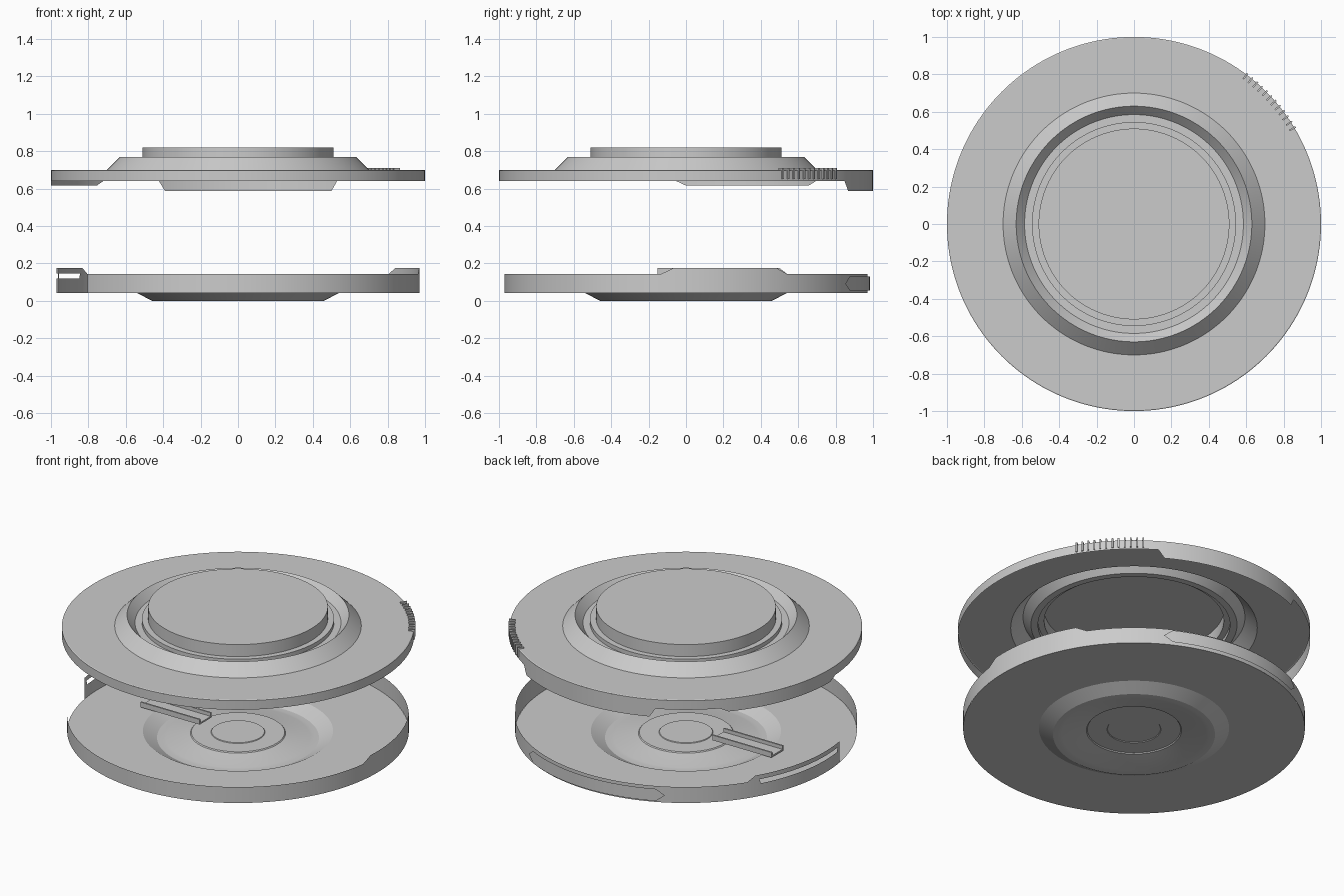
import bpy, bmesh
from math import sin, cos, radians, pi
from mathutils import Matrix

if "Cube" in bpy.data.objects:
    bpy.data.objects.remove(bpy.data.objects["Cube"])


def finish(name, bm, smooth=True):
    me = bpy.data.meshes.new(name)
    bm.to_mesh(me)
    bm.free()
    ob = bpy.data.objects.new(name, me)
    bpy.context.collection.objects.link(ob)
    if smooth:
        bpy.ops.object.select_all(action='DESELECT')
        ob.select_set(True)
        bpy.context.view_layer.objects.active = ob
        bpy.ops.object.shade_smooth_by_angle(angle=radians(25))
    return ob


def lathe(name, profile, flip=False, n=160):
    """Spin an (r, z) profile that starts on the axis into a thin sheet."""
    bm = bmesh.new()
    centre = bm.verts.new((0, 0, profile[0][1]))
    rings = [[bm.verts.new((r * cos(2 * pi * i / n), r * sin(2 * pi * i / n), z))
              for i in range(n)] for r, z in profile[1:]]
    for i in range(n):
        j = (i + 1) % n
        bm.faces.new((centre, rings[0][i], rings[0][j]))
        for a, b in zip(rings, rings[1:]):
            bm.faces.new((a[i], b[i], b[j], a[j]))
    if flip:
        bmesh.ops.reverse_faces(bm, faces=bm.faces[:])
    return finish(name, bm)


def ribbon(name, r, a0, a1, lo, hi):
    """Curved upright sheet; lo and hi give its edges by angle in degrees."""
    bm = bmesh.new()
    n = int(a1 - a0)
    cols = []
    for i in range(n + 1):
        a = a0 + (a1 - a0) * i / n
        x, y = r * cos(radians(a)), r * sin(radians(a))
        cols.append([bm.verts.new((x, y, f(a))) for f in (lo, hi)])
    for p, q in zip(cols, cols[1:]):
        bm.faces.new((p[0], q[0], q[1], p[1]))
    bmesh.ops.remove_doubles(bm, verts=bm.verts[:], dist=1e-5)
    return finish(name, bm)


def tab(a, a0, a1, taper):
    """0..1 trapezoid bump between two angles."""
    return max(0, min(1, (a - a0) / taper, (a1 - a) / taper))


def boxes(name, items):
    """Join boxes given as (centre, size, turn about z)."""
    bm = bmesh.new()
    for c, s, turn in items:
        m = Matrix.Rotation(radians(turn), 4, 'Z') @ Matrix.Translation(c)
        bmesh.ops.create_cube(bm, size=1, matrix=m @ Matrix.Diagonal((*s, 1)))
    return finish(name, bm, False)


# Lid: hollow pressed sheet with a raised ring, groove and central drum
lathe("lid_plate", [(0, .82), (.51, .82), (.51, .745), (.545, .745), (.545, .72),
                    (.585, .72), (.63, .77), (.70, .70), (.995, .70), (1.0, .697)])

# Lid skirt with two hanging tabs
ribbon("lid_skirt", 1.0, 0, 360,
       lambda a: .64 - .052 * tab(a, 58, 115, 2) - .024 * tab(a, 136, 183, 3),
       lambda a: .697)

# Grip ridges hooked over the lid edge
ridges = []
for i in range(12):
    a = 31 + 22 * i / 11
    ridges.append(((1.0, 0, .68), (.016, .009, .06), a))
    ridges.append(((.988, 0, .704), (.036, .009, .01), a))
boxes("grip_ridges", ridges)

# Base: shallow dish with a ring-shaped foot
lathe("base_dish", [(0, .038), (.15, .038), (.153, .034), (.265, .034), (.27, .028),
                    (.41, .002), (.43, 0), (.46, 0), (.54, .042), (.97, .042)], flip=True)


# Base wall: raised tab on the right, slotted tab on the left, gap at front left
def wall_top(a):
    if 150 < a < 188:
        return .12
    return .142 + .033 * max(tab(a, -8, 34, 4), tab(a, 146, 195, 3))


ribbon("base_wall", .97, -146, 189, lambda a: .042, wall_top)
ribbon("slot_top_rail", .97, 149, 189, lambda a: .147, lambda a: .175)

# Pointed panel on the back of the base wall
ribbon("back_panel", .983, 60, 118,
       lambda a: .092 - .038 * min(1, tab(a, 60, 118, 3)),
       lambda a: .092 + .038 * min(1, tab(a, 60, 118, 3)))

# Channel-shaped arm resting over the foot ring
boxes("arm", [((-.415, -.02, .06), (.41, .12, .01), 0),
              ((-.415, -.075, .072), (.41, .01, .03), 0),
              ((-.415, .035, .072), (.41, .01, .03), 0)])
